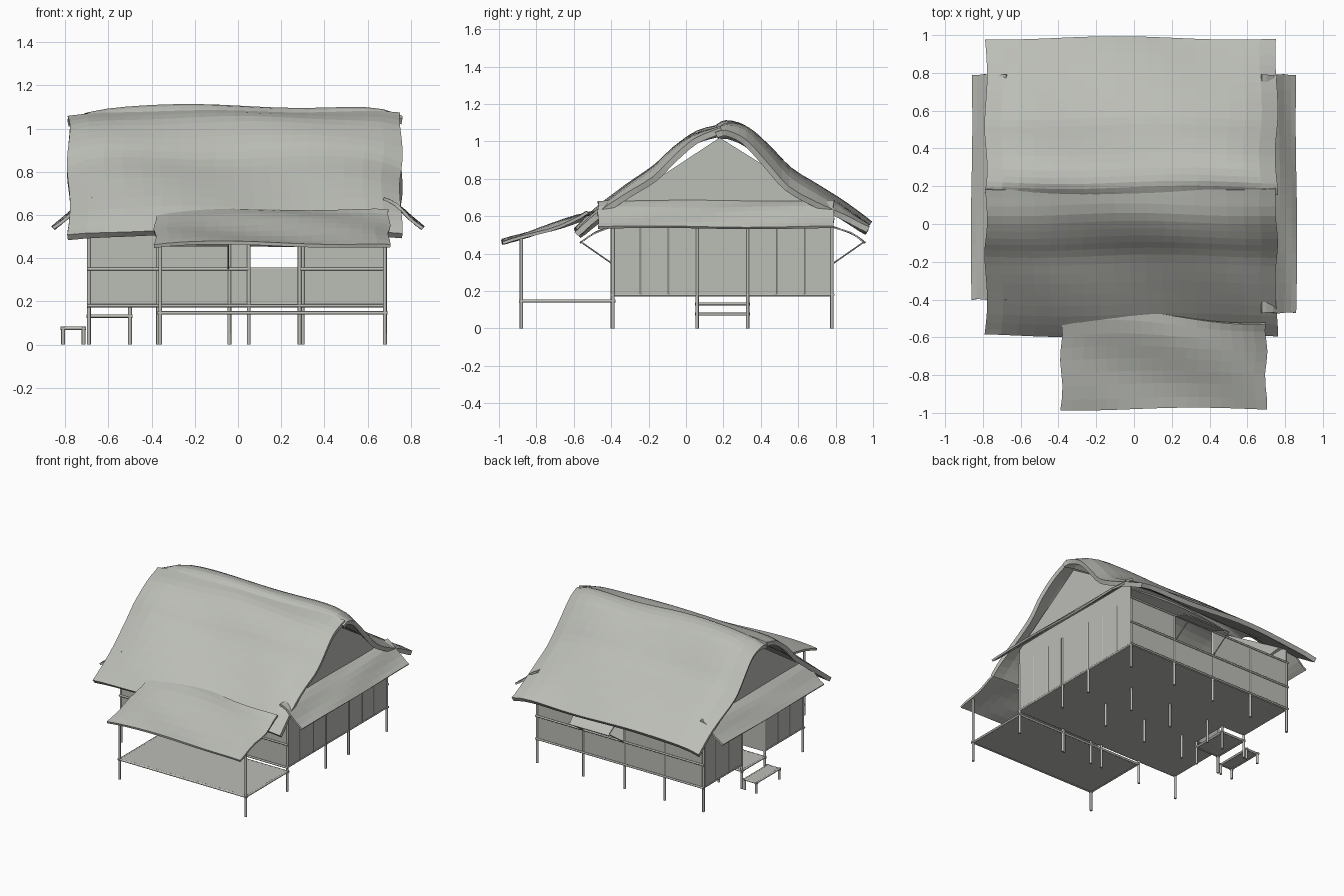
import bpy, bmesh, math
from mathutils import Vector

if "Cube" in bpy.data.objects:
    bpy.data.objects.remove(bpy.data.objects["Cube"])

mat = bpy.data.materials.new("weathered grey")
mat.diffuse_color = (0.50, 0.51, 0.47, 1)
mat.use_nodes = True
mat.node_tree.nodes["Principled BSDF"].inputs["Base Color"].default_value = mat.diffuse_color


def finish(name, bm):
    me = bpy.data.meshes.new(name)
    bm.to_mesh(me)
    bm.free()
    me.materials.append(mat)
    ob = bpy.data.objects.new(name, me)
    bpy.context.collection.objects.link(ob)
    return ob


def box(name, x, y, z):
    bm = bmesh.new()
    bmesh.ops.create_cube(bm, size=1)
    for v in bm.verts:
        v.co = [lo + (c + 0.5) * (hi - lo) for c, (lo, hi) in zip(v.co, (x, y, z))]
    return finish(name, bm)


def pole(name, a, b, r=0.009):
    a, b = Vector(a), Vector(b)
    bm = bmesh.new()
    bmesh.ops.create_cone(bm, cap_ends=True, segments=8, radius1=r, radius2=r, depth=(b - a).length)
    q = (b - a).to_track_quat('Z', 'Y')
    for v in bm.verts:
        v.co = q @ v.co + (a + b) / 2
    ob = finish(name, bm)
    for p in ob.data.polygons:
        p.use_smooth = len(p.vertices) == 4
    return ob


def frame(name, x, y, z, r=0.008):
    # four poles around a deck
    for yy in y:
        pole(name, (x[0] - 0.012, yy, z), (x[1] + 0.012, yy, z), r)
    for xx in x:
        pole(name, (xx, y[0] - 0.012, z), (xx, y[1] + 0.012, z), r)


def sheet(name, prof, x0, x1, thick, nx=18, drop=0.0, wave=0.006, sub=3, shift=None):
    # wavy thatch sheet: (y, z) profile swept along x, ends sagging
    pts = []
    n = len(prof)
    for i in range(n - 1):
        p = [Vector(prof[min(max(k, 0), n - 1)]) for k in (i - 1, i, i + 1, i + 2)]
        for s in range(sub):
            t = s / sub
            pts.append(0.5 * (2 * p[1] + (p[2] - p[0]) * t + (2 * p[0] - 5 * p[1] + 4 * p[2] - p[3]) * t * t
                              + (3 * p[1] - p[0] - 3 * p[2] + p[3]) * t ** 3))
    pts.append(Vector(prof[-1]))
    bm = bmesh.new()
    rows = []
    for j, (y, z) in enumerate(pts):
        v = j / (len(pts) - 1)
        row = []
        for i in range(nx + 1):
            u = 2 * i / nx - 1
            x = x0 + (x1 - x0) * i / nx
            sag = drop * abs(u) ** 8 * (0.35 + 0.65 * math.sin(math.pi * v))
            dy = wave * math.sin(5 * x + 2 * v) + (shift(x, v) if shift else 0)
            dz = wave * math.sin(6 * x + 7 * v + 2) - sag
            dx = wave * 0.8 * math.sin(11 * v + u)
            row.append(bm.verts.new((x + dx, y + dy, z + dz)))
        rows.append(row)
    for a, b in zip(rows, rows[1:]):
        for i in range(nx):
            bm.faces.new((a[i], a[i + 1], b[i + 1], b[i]))
    bmesh.ops.recalc_face_normals(bm, faces=bm.faces)
    if sum(f.normal.z for f in bm.faces) < 0:
        bmesh.ops.reverse_faces(bm, faces=bm.faces)
    ob = finish(name, bm)
    m = ob.modifiers.new("thickness", 'SOLIDIFY')
    m.thickness = thick
    m.offset = -1
    return ob


X = [-0.69, -0.37, -0.04, 0.30, 0.68]
Y = [-0.39, 0.06, 0.33, 0.78]
FLOOR, SILL, TOP, T = 0.18, 0.35, 0.54, 0.004

# floor, notched for the entry
box("floor_main", (-0.50, 0.68), (-0.39, 0.78), (0.172, 0.184))
box("floor_front_left", (-0.69, -0.50), (-0.39, 0.06), (0.172, 0.184))
box("floor_back_left", (-0.69, -0.50), (0.33, 0.78), (0.172, 0.184))

# ground posts, full height on the perimeter
for x in X:
    for y in Y:
        outer = x in (X[0], X[-1]) or y in (Y[0], Y[-1])
        pole("house_post", (x, y, 0), (x, y, TOP if outer else FLOOR))
# wall battens on the sides
for x in (X[0], X[-1]):
    for y in (-0.24, -0.09, 0.48, 0.63):
        pole("wall_batten", (x, y, FLOOR), (x, y, TOP), 0.007)

# front wall with window bay and doorway
F, B = (-0.39 - T, -0.39 + T), (0.78 - T, 0.78 + T)
for a, b, top in ((-0.69, -0.37, TOP), (-0.37, -0.04, SILL), (-0.04, 0.05, TOP), (0.28, 0.68, TOP)):
    box("front_wall", (a, b), F, (FLOOR, top))
for x in (0.05, 0.285):
    pole("door_post", (x, -0.395, 0), (x, -0.395, TOP))
# back wall with window
for a, b, top in ((-0.69, -0.04, TOP), (-0.04, 0.30, SILL), (0.30, 0.68, TOP)):
    box("back_wall", (a, b), B, (FLOOR, top))
# horizontal rails
for y in (-0.398, 0.788):
    for z in (FLOOR, SILL, TOP):
        if y < 0 and z == SILL:
            pole("wall_rail", (-0.70, y, z), (0.05, y, z), 0.007)
            pole("wall_rail", (0.285, y, z), (0.69, y, z), 0.007)
        else:
            pole("wall_rail", (-0.70, y, z), (0.69, y, z), 0.007)
for x, spans in ((0.68, ((-0.39, 0.78),)), (-0.69, ((-0.39, 0.06), (0.33, 0.78)))):
    for a, b in spans:
        box("side_wall", (x - T, x + T), (a, b), (FLOOR, TOP))
        pole("side_rail", (x, a, FLOOR), (x, b, FLOOR), 0.007)
    # gable panel
    bm = bmesh.new()
    f = bm.faces.new([bm.verts.new((x - T, y, z)) for y, z in
                      ((-0.39, TOP), (0.78, TOP), (0.78, 0.645), (0.18, 1.02), (-0.39, 0.645))])
    r = bmesh.ops.extrude_face_region(bm, geom=[f])
    for v in r['geom']:
        if isinstance(v, bmesh.types.BMVert):
            v.co.x += 2 * T
    bmesh.ops.recalc_face_normals(bm, faces=bm.faces)
    finish("gable", bm)

# recessed entry with platform and step bench
for y in (0.06, 0.33):
    box("entry_side_wall", (-0.69, -0.50), (y - T, y + T), (FLOOR, TOP))
    pole("entry_post", (-0.50, y, 0), (-0.50, y, TOP))
    for x in (-0.81, -0.715):
        pole("step_post", (x, y, 0), (x, y, 0.075))
box("entry_platform", (-0.69, -0.50), (0.06, 0.33), (0.128, 0.138))
frame("entry_frame", (-0.69, -0.50), (0.06, 0.33), 0.132)
box("step_board", (-0.81, -0.715), (0.06, 0.33), (0.072, 0.082))
frame("step_frame", (-0.81, -0.715), (0.06, 0.33), 0.076)

# front porch deck
box("porch_deck", (-0.36, 0.68), (-0.88, -0.39), (0.143, 0.153))
frame("porch_frame", (-0.36, 0.68), (-0.88, -0.39), 0.147)
for x in (-0.36, 0.68):
    pole("porch_post", (x, -0.88, 0), (x, -0.88, 0.49))

# propped window shutters, front and back
for name, xs, y, s in (("front", (-0.36, -0.045), -0.40, -1), ("back", (-0.035, 0.295), 0.79, 1)):
    prof = [(y, 0.545), (y + s * 0.09, 0.515), (y + s * 0.17, 0.46)]
    sheet(name + "_shutter", prof, xs[0], xs[1], 0.008, nx=6, wave=0.002)
    for x in xs:
        pole("shutter_strut", (x, y, SILL), (x, y + s * 0.165, 0.465), 0.004)

# main thatch roof, two slopes
sheet("roof_front", [(-0.59, 0.53), (-0.48, 0.635), (-0.31, 0.765), (-0.17, 0.865), (-0.07, 0.965),
                     (0.05, 1.05), (0.19, 1.085)], -0.785, 0.755, 0.032, drop=0.05, wave=0.009)
sheet("roof_back", [(0.16, 1.075), (0.22, 1.105), (0.33, 1.075), (0.45, 0.965), (0.56, 0.85), (0.71, 0.755),
                    (0.85, 0.665), (0.985, 0.565)], -0.785, 0.755, 0.032, drop=0.085, wave=0.009)
# porch thatch with a wavy upper edge
sheet("porch_roof", [(-0.98, 0.472), (-0.85, 0.51), (-0.72, 0.555), (-0.6, 0.60), (-0.49, 0.63)],
      -0.385, 0.70, 0.016, drop=0.02, wave=0.008, sub=2,
      shift=lambda x, v: 0.035 * v ** 3 * math.cos(3.6 * (x + 0.2)))

# side awnings: strips leaning out from the gables
for name, s, y0, y1 in (("right", 1, -0.47, 0.79), ("left", -1, -0.40, 0.79)):
    # swept along x, then turned so the sweep runs along y
    ob = sheet(name + "_awning", [(0.68, 0.685), (0.74, 0.65), (0.80, 0.595), (0.86, 0.545)],
               y0, y1, 0.014, nx=16, wave=0.004, sub=2)
    for v in ob.data.vertices:
        v.co = (s * v.co.y, v.co.x, v.co.z)
    if s > 0:
        ob.data.flip_normals()
